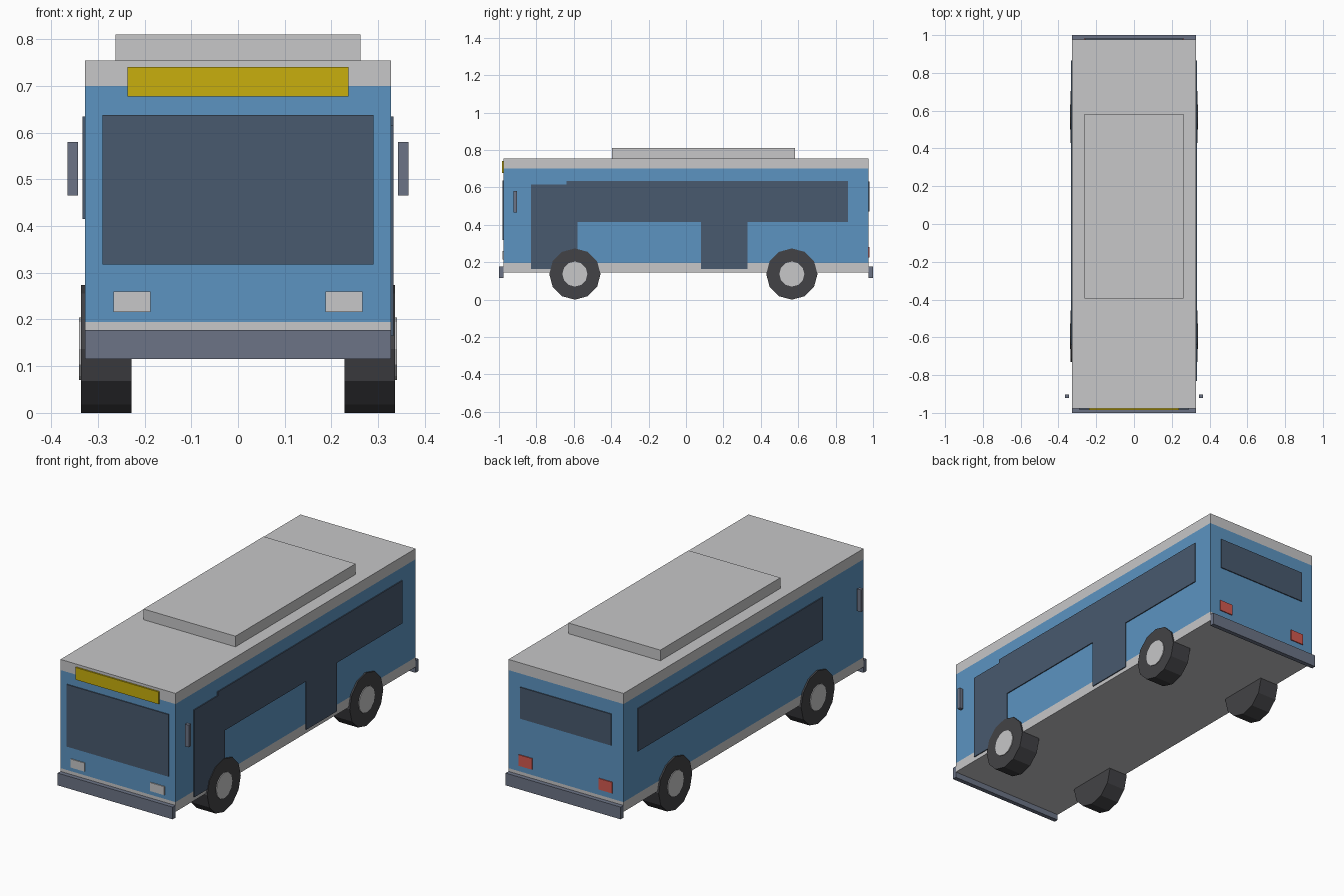
import bpy
import bmesh
from math import pi
from mathutils import Matrix, Vector

if "Cube" in bpy.data.objects:
    bpy.data.objects.remove(bpy.data.objects["Cube"], do_unlink=True)


def material(name, r, g, b):
    m = bpy.data.materials.new(name)
    m.use_nodes = True
    m.diffuse_color = (r, g, b, 1)
    m.node_tree.nodes["Principled BSDF"].inputs["Base Color"].default_value = (r, g, b, 1)
    return m


BLUE = material("blue paint", 0.107, 0.296, 0.535)
GREY = material("light grey", 0.57, 0.57, 0.58)
GLASS = material("dark glass", 0.065, 0.1, 0.156)
TRIM = material("slate trim", 0.15, 0.174, 0.238)
YELLOW = material("yellow sign", 0.578, 0.429, 0.004)
RUBBER = material("black rubber", 0.055, 0.055, 0.061)
RED = material("red lamp", 0.65, 0.1, 0.08)

W, L = 0.328, 0.977        # half width and half length of the body
FLOOR, SKIRT, EAVE, ROOF = 0.145, 0.195, 0.7, 0.755
PLATE = 0.005


def finish(name, bm, *mats):
    bmesh.ops.recalc_face_normals(bm, faces=bm.faces[:])
    mesh = bpy.data.meshes.new(name)
    bm.to_mesh(mesh)
    bm.free()
    for m in mats:
        mesh.materials.append(m)
    obj = bpy.data.objects.new(name, mesh)
    bpy.context.collection.objects.link(obj)
    return obj


def box_mesh(x, y, z):
    """Box between the given (low, high) pairs."""
    bm = bmesh.new()
    lo, hi = Vector((x[0], y[0], z[0])), Vector((x[1], y[1], z[1]))
    bmesh.ops.create_cube(bm, size=1, matrix=Matrix.Translation((lo + hi) / 2)
                          @ Matrix.Diagonal((*(hi - lo), 1)))
    return bm


def box(name, x, y, z, mat):
    return finish(name, box_mesh(x, y, z), mat)


def pair(name, x, y, z, mat):
    """Mirrored boxes on both sides."""
    box("left_" + name, x, y, z, mat)
    box("right_" + name, (-x[1], -x[0]), y, z, mat)


def cylinder(name, x, y, z, radius, mat):
    """Twelve-sided cylinder along x with a corner pointing down."""
    bm = bmesh.new()
    place = Matrix.Translation(((x[0] + x[1]) / 2, y, z)) @ Matrix.Rotation(pi / 2, 4, "Y")
    bmesh.ops.create_cone(bm, cap_ends=True, segments=12, radius1=radius, radius2=radius,
                          depth=x[1] - x[0], matrix=place)
    # Turn until a corner sits at the bottom
    low = min(bm.verts, key=lambda v: v.co.z)
    if low.co.z > z - radius * 0.99:
        bmesh.ops.rotate(bm, verts=bm.verts[:], cent=(0, y, z),
                         matrix=Matrix.Rotation(pi / 12, 3, "X"))
    return finish(name, bm, mat)


# Body: one shell cut into skirt, painted sides and roof band
body = box_mesh((-W, W), (-L, L), (FLOOR, ROOF))
for height in (SKIRT, EAVE):
    bmesh.ops.bisect_plane(body, geom=body.verts[:] + body.edges[:] + body.faces[:],
                           plane_co=(0, 0, height), plane_no=(0, 0, 1))
for f in body.faces:
    f.material_index = 1 if SKIRT < f.calc_center_median().z < EAVE else 0
finish("body", body, GREY, BLUE)
box("roof_unit", (-0.262, 0.262), (-0.395, 0.583), (ROOF, 0.81), GREY)

# Side glass: a window band on one side, band joined to two doors on the other
box("right_side_window", (-W - PLATE, -W), (-0.64, 0.865), (0.415, 0.635), GLASS)
outline = [(-0.83, 0.165), (-0.58, 0.165), (-0.58, 0.415), (0.08, 0.415),
           (0.08, 0.165), (0.33, 0.165), (0.33, 0.415), (0.865, 0.415),
           (0.865, 0.635), (-0.64, 0.635), (-0.64, 0.615), (-0.83, 0.615)]
glass = bmesh.new()
face = glass.faces.new([glass.verts.new((W, y, z)) for y, z in outline])
new = bmesh.ops.extrude_face_region(glass, geom=[face], use_keep_orig=True)["geom"]
bmesh.ops.translate(glass, vec=(PLATE, 0, 0),
                    verts=[v for v in new if isinstance(v, bmesh.types.BMVert)])
finish("left_window_and_doors", glass, GLASS)

# Front and back fittings
front, back = (-L - PLATE, -L), (L, L + PLATE)
box("windshield", (-0.29, 0.29), front, (0.318, 0.638), GLASS)
box("destination_sign", (-0.237, 0.237), (-L - 0.008, -L), (0.678, 0.741), YELLOW)
box("rear_window", (-0.26, 0.26), back, (0.47, 0.632), GLASS)
pair("headlight", (0.187, 0.267), front, (0.216, 0.26), GREY)
pair("tail_light", (0.19, 0.266), back, (0.225, 0.282), RED)
box("front_bumper", (-W, W), (-1, -L), (0.115, 0.178), TRIM)
box("rear_bumper", (-W, W), (L, 1), (0.115, 0.178), TRIM)
pair("mirror", (0.343, 0.365), (-0.922, -0.903), (0.466, 0.58), TRIM)

# Wheels with hub caps
for end, y in (("front", -0.594), ("rear", 0.566)):
    for side, s in (("left", 1), ("right", -1)):
        for part, inner, outer, radius, mat in (("tire", 0.228, 0.336, 0.137, RUBBER),
                                                ("hub", 0.33, 0.34, 0.067, GREY)):
            cylinder(f"{end}_{side}_{part}", sorted((s * inner, s * outer)), y, 0.137, radius, mat)
